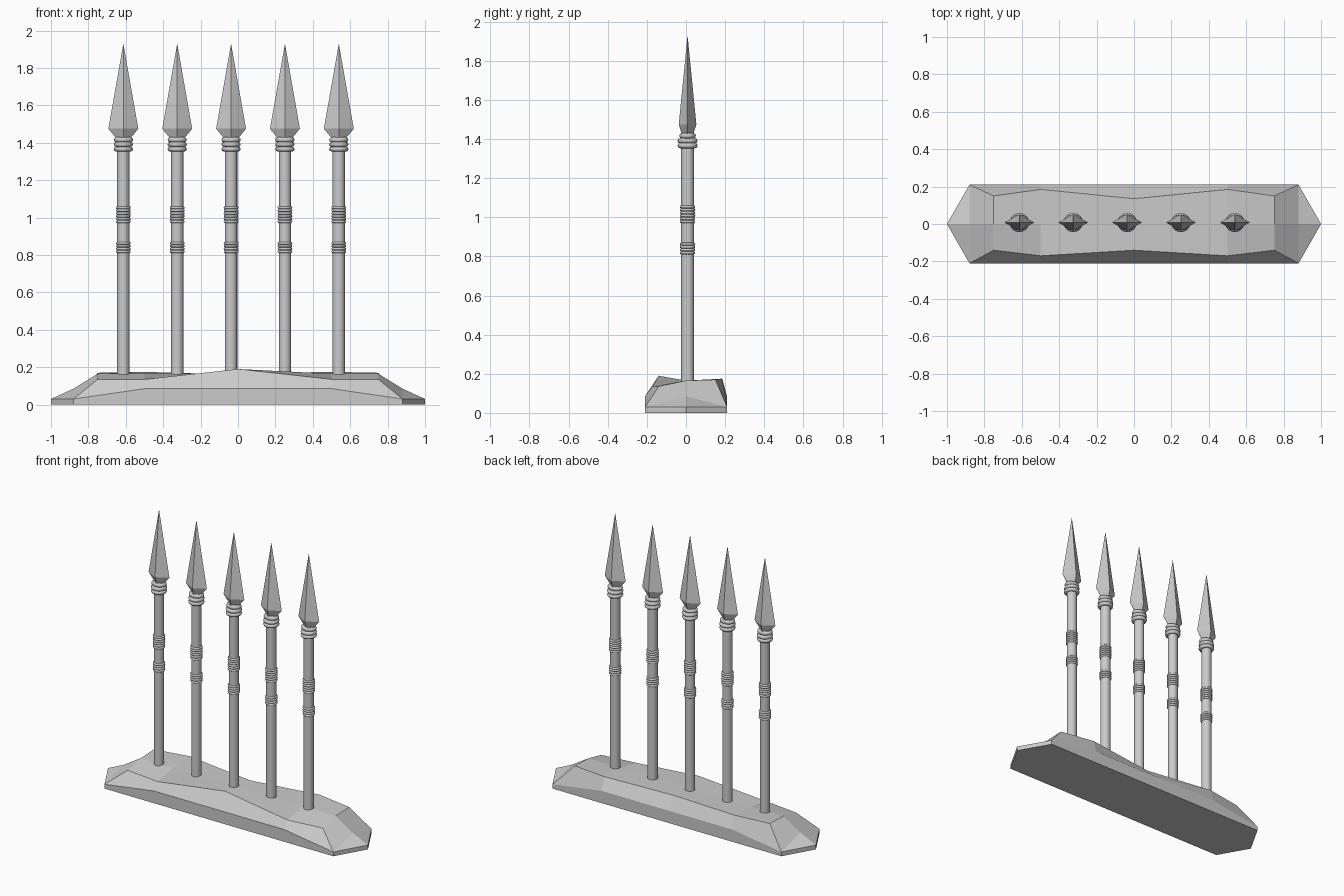
import bpy, bmesh

if "Cube" in bpy.data.objects:
    bpy.data.objects.remove(bpy.data.objects["Cube"])

def make_object(name, bm):
    bmesh.ops.recalc_face_normals(bm, faces=bm.faces)
    me = bpy.data.meshes.new(name)
    bm.to_mesh(me)
    bm.free()
    ob = bpy.data.objects.new(name, me)
    bpy.context.collection.objects.link(ob)
    return ob

# Rough-cut stone base: cross-sections of rim, front edge, middle, back edge, rim
def section(x, rim_x, rim_z, front, back):
    return [(rim_x, -.21, rim_z), (x, *front), (x, 0, .165), (x, *back), (rim_x, .21, rim_z)]

bm = bmesh.new()
rows = []
for s in (-1, 1):
    half = [section(s*.75, s*.88, .03, (-.14, .135), (.15, .17)),
            section(s*.5, s*.5, .085, (-.17, .135), (.185, .175))]
    rows += half if s < 0 else half[::-1]
rows.insert(2, section(0, 0, .085, (-.14, .19), (.135, .16)))
grid = [[bm.verts.new(p) for p in r] for r in rows]
for a, b in zip(grid, grid[1:]):
    for i in range(4):
        bm.faces.new((a[i], a[i+1], b[i+1], b[i]))
floor = []
for s, g in ((-1, grid[0]), (1, grid[-1])):
    shoulder = bm.verts.new((s*.88, 0, .085))
    point = bm.verts.new((s, 0, .03))
    low = [bm.verts.new((s*.88, -.21, 0)), bm.verts.new((s, 0, 0)), bm.verts.new((s*.88, .21, 0))]
    bm.faces.new((g[0], g[1], g[2], shoulder))
    bm.faces.new((g[4], g[3], g[2], shoulder))
    for corner, foot in ((g[0], low[0]), (g[4], low[2])):
        bm.faces.new((corner, shoulder, point))
        bm.faces.new((corner, point, low[1], foot))
    floor.append(low)
bm.faces.new(floor[0] + floor[1][::-1])
for i, k in ((0, 0), (4, 2)):
    bm.faces.new([g[i] for g in grid] + [floor[1][k], floor[0][k]])
make_object("stone_base", bm)

# One spear per position
def ring(name, x, z, major, minor, sy=1):
    bpy.ops.mesh.primitive_torus_add(location=(x, .008, z), major_radius=major, minor_radius=minor,
                                     major_segments=20, minor_segments=8)
    ob = bpy.context.object
    ob.name = name
    ob.scale.y = sy
    bpy.ops.object.shade_smooth()

def spear(x):
    bpy.ops.mesh.primitive_cylinder_add(vertices=16, radius=.033, depth=1.43, location=(x, .008, .715))
    bpy.context.object.name = "shaft"
    bpy.ops.object.shade_smooth_by_angle()
    # collar lashing under the head
    for z, sy in ((1.366, 1), (1.391, 1), (1.416, .82)):
        ring("collar_ring", x, z, .038, .0135, sy)
    # thin cord wraps on the grip
    for start, count in ((.978, 6), (.818, 4)):
        for i in range(count):
            ring("grip_wrap", x, start + i*.015, .032, .0075)
    # four-sided blade
    bm = bmesh.new()
    loops = []
    for z, rx, ry in ((1.42, .035, .028), (1.475, .08, .045)):
        loops.append([bm.verts.new((x + px*rx, .008 + py*ry, z))
                      for px, py in ((1, 0), (0, 1), (-1, 0), (0, -1))])
    tip = bm.verts.new((x, .008, 1.93))
    a, b = loops
    bm.faces.new(a)
    for i in range(4):
        j = (i + 1) % 4
        bm.faces.new((a[i], a[j], b[j], b[i]))
        bm.faces.new((b[i], b[j], tip))
    make_object("spear_head", bm)

for i in range(5):
    spear(-.613 + i*.288)
